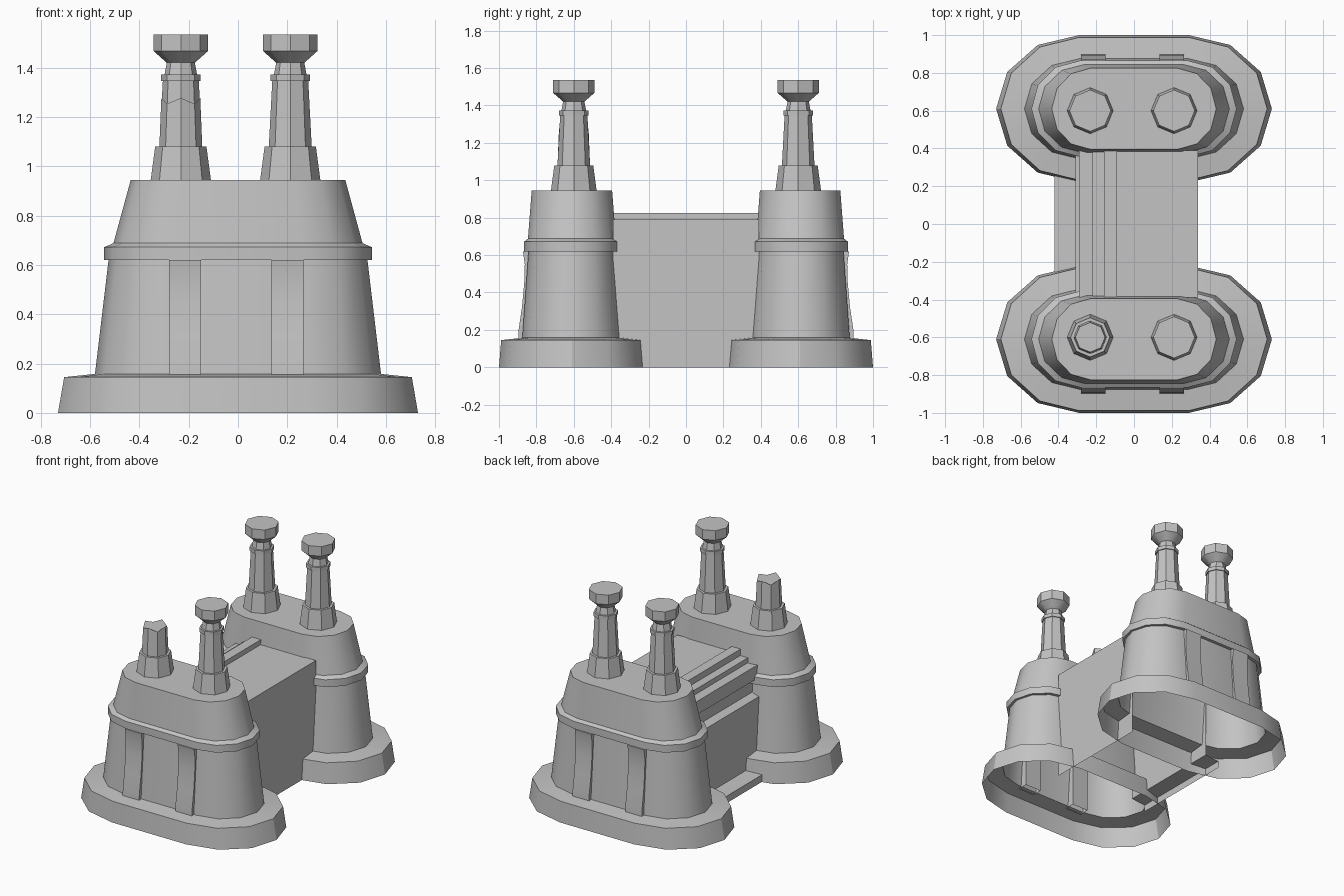
import bpy, bmesh, math

if bpy.data.objects.get("Cube"):
    bpy.data.objects.remove(bpy.data.objects["Cube"])

stone = bpy.data.materials.new("grey stone")
stone.use_nodes = True
stone.diffuse_color = (0.55, 0.55, 0.55, 1)
stone.node_tree.nodes["Principled BSDF"].inputs["Base Color"].default_value = (0.55, 0.55, 0.55, 1)


def finish(name, bm, recalc=False):
    if recalc:
        bmesh.ops.recalc_face_normals(bm, faces=bm.faces)
    mesh = bpy.data.meshes.new(name)
    bm.to_mesh(mesh)
    bm.free()
    mesh.materials.append(stone)
    ob = bpy.data.objects.new(name, mesh)
    bpy.context.collection.objects.link(ob)
    bpy.ops.object.select_all(action='DESELECT')
    ob.select_set(True)
    bpy.context.view_layer.objects.active = ob
    bpy.ops.object.shade_smooth_by_angle(angle=math.radians(32))
    return ob


def loft(bm, rings, cap=True):
    """Join rings of points from bottom to top, leaving the bottom open."""
    loops = [[bm.verts.new(p) for p in ring] for ring in rings]
    n = len(loops[0])
    for low, high in zip(loops, loops[1:]):
        for i in range(n):
            j = (i + 1) % n
            bm.faces.new((low[i], low[j], high[j], high[i]))
    if cap:
        bm.faces.new(loops[-1])


def stadium(cy, z, half_len, rx, ry):
    """Rounded long outline with six sides on each end."""
    pts = []
    for side in (1, -1):
        for k in range(7):
            a = math.radians(-90 + 30 * k)
            pts.append((side * (half_len + rx * math.cos(a)),
                        cy + side * ry * math.sin(a), z))
    return pts


def octagon(cx, cy, z, r):
    return [(cx + r * math.cos(k * math.pi / 4), cy + r * math.sin(k * math.pi / 4), z)
            for k in range(8)]


# Tower outline levels: z, straight half length, end radius in x, end radius in y
PIER = [(0, .29, .44, .39), (.145, .29, .415, .378), (.158, .29, .29, .265),
        (.62, .28, .245, .232), (.62, .285, .258, .255), (.672, .285, .258, .255),
        (.688, .26, .245, .235), (.945, .23, .205, .215)]
# Column levels: z, radius
PEDESTAL = [(.945, .122), (1.08, .104), (1.08, .087)]
SHAFT = [(1.345, .073), (1.345, .08), (1.372, .08), (1.372, .066),
         (1.42, .057), (1.467, .11), (1.535, .11)]
# Pilaster profile: z, projection from the tower centre line
PILASTER = [(.15, .287), (.2, .285), (.32, .267), (.45, .255), (.55, .252), (.62, .262)]

for label, s in (("front", -1), ("back", 1)):
    cy = s * .61
    bm = bmesh.new()
    loft(bm, [stadium(cy, *level) for level in PIER])
    finish(label + "_tower", bm)

    # Two curved pilasters on the outward face
    for side, cx in (("right", -.215), ("left", .2)):
        bm = bmesh.new()
        rings = []
        for z, out in PILASTER:
            y0, y1 = cy + s * .215, cy + s * out
            rings.append([(cx - .065, y0, z), (cx + .065, y0, z),
                          (cx + .065, y1, z), (cx - .065, y1, z)])
        loft(bm, rings)
        finish(f"{label}_{side}_pilaster", bm, True)

    # Columns, the front right one broken off
    for side, cx in (("right", -.232), ("left", .212)):
        broken = label == "front" and side == "right"
        y = s * .6
        rings = [octagon(cx, y, z, r) for z, r in PEDESTAL]
        if broken:
            jagged = octagon(cx, y, 1.265, .079)
            rings.append([(px, py, z + (.012 if i % 2 == 0 else -.012))
                          for i, (px, py, z) in enumerate(jagged)])
        else:
            rings += [octagon(cx, y, z, r) for z, r in SHAFT]
        bm = bmesh.new()
        loft(bm, rings)
        for f in bm.faces:
            f.smooth = False
        finish(f"{label}_{side}_column", bm)

# Connecting wall: stepped profile swept between the towers, open underneath
WALL = [(.34, 0), (.34, .79), (-.09, .79), (-.09, .825), (-.16, .825), (-.16, .78),
        (-.22, .78), (-.22, .745), (-.29, .745), (-.29, .65), (-.26, .65),
        (-.26, .55), (-.31, .53), (-.31, .06), (-.42, .05), (-.42, 0)]
bm = bmesh.new()
near = [bm.verts.new((x, -.39, z)) for x, z in WALL]
far = [bm.verts.new((x, .39, z)) for x, z in WALL]
for i in range(len(WALL) - 1):
    bm.faces.new((near[i], far[i], far[i + 1], near[i + 1]))
finish("connecting_wall", bm)
